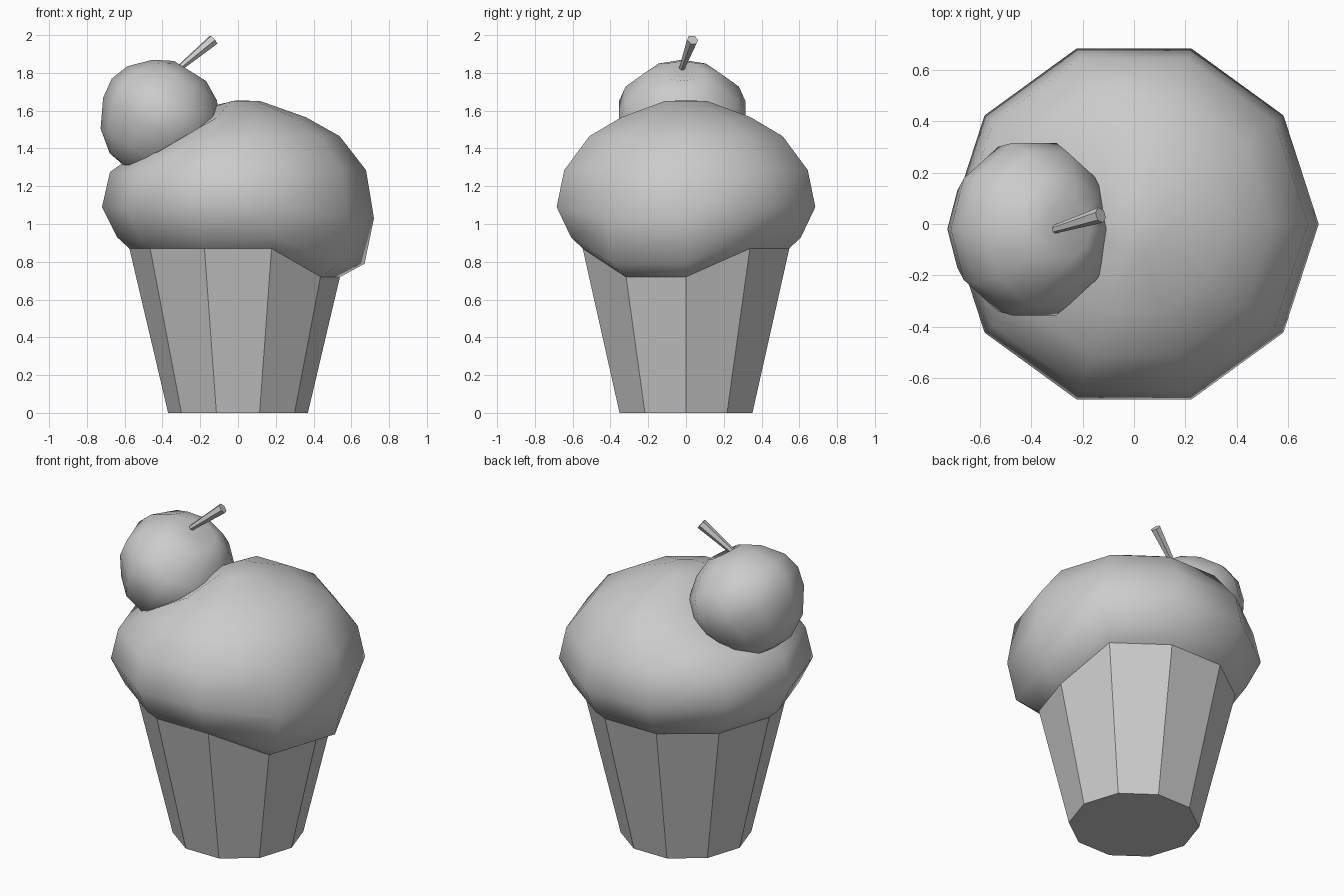
import bpy
import math
from mathutils import Vector, Matrix

if "Cube" in bpy.data.objects:
    bpy.data.objects.remove(bpy.data.objects["Cube"])

SIDES = 10


def lathe(name, profile, sides=SIDES, tweak=None, cap_start=False, cap_end=False):
    """Spin (radius, z) rings around z; a zero radius makes a pole."""
    verts, faces, rings = [], [], []
    for i, (r, z) in enumerate(profile):
        if r == 0:
            rings.append([len(verts)] * sides)
            verts.append((0, 0, z))
            continue
        ring = []
        for k in range(sides):
            a = 2 * math.pi * k / sides
            rr, zz = tweak(i, k, r, z) if tweak else (r, z)
            ring.append(len(verts))
            verts.append((rr * math.cos(a), rr * math.sin(a), zz))
        rings.append(ring)
    for lo, hi in zip(rings, rings[1:]):
        for k in range(sides):
            n = (k + 1) % sides
            quad = (lo[k], lo[n], hi[n], hi[k])
            faces.append(tuple(dict.fromkeys(quad)))
    if cap_start:
        faces.append(tuple(reversed(rings[0])))
    if cap_end:
        faces.append(tuple(rings[-1]))
    mesh = bpy.data.meshes.new(name)
    mesh.from_pydata(verts, [], faces)
    obj = bpy.data.objects.new(name, mesh)
    bpy.context.collection.objects.link(obj)
    return obj


def smooth(obj):
    for p in obj.data.polygons:
        p.use_smooth = True


# Cup: flat-sided tapered wrapper
lathe("cup", [(0.37, 0), (0.575, 0.87)], cap_start=True)

# Cream: dome with a drip at front right and a dent under the cherry
drip = [0.15, 0.14, 0.06, 0, 0, 0, 0]
drip_r = [-0.033, 0.03, 0, 0, 0, 0, 0]
dent = [0, 0, 0, 0.01, 0.09, 0.11, 0.02]


def shape_cream(i, k, r, z):
    if k in (0, 9):
        return r + drip_r[i], z - drip[i]
    if k in (4, 5, 6):
        return r, z - dent[i]
    return r, z


cream = lathe("cream", [(0.575, 0.87), (0.64, 0.93), (0.72, 1.09), (0.678, 1.285),
                        (0.538, 1.465), (0.36, 1.565), (0.12, 1.65), (0, 1.655)],
              tweak=shape_cream)
smooth(cream)

# Cherry: tilted, with a dimple at the stem
cherry = lathe("cherry", [(0, -0.32), (0.13, -0.3), (0.24, -0.215), (0.315, -0.07),
                          (0.33, 0.04), (0.295, 0.14), (0.2, 0.24), (0.1, 0.295), (0, 0.26)])
cherry.data.transform(Matrix.Translation((-0.41, -0.02, 1.56))
                      @ Matrix.Rotation(math.radians(32), 4, 'Y')
                      @ Matrix.Diagonal((1, 1.07, 1, 1)))
smooth(cherry)

# Stem: six-sided, widening to its tip
base, tip = Vector((-0.34, -0.03, 1.80)), Vector((-0.13, 0.035, 1.975))
axis = tip - base
stem = lathe("cherry_stem", [(0.014, 0), (0.031, axis.length)], sides=6,
             cap_start=True, cap_end=True)
stem.data.transform(Matrix.Translation(base) @ axis.to_track_quat('Z', 'Y').to_matrix().to_4x4())
